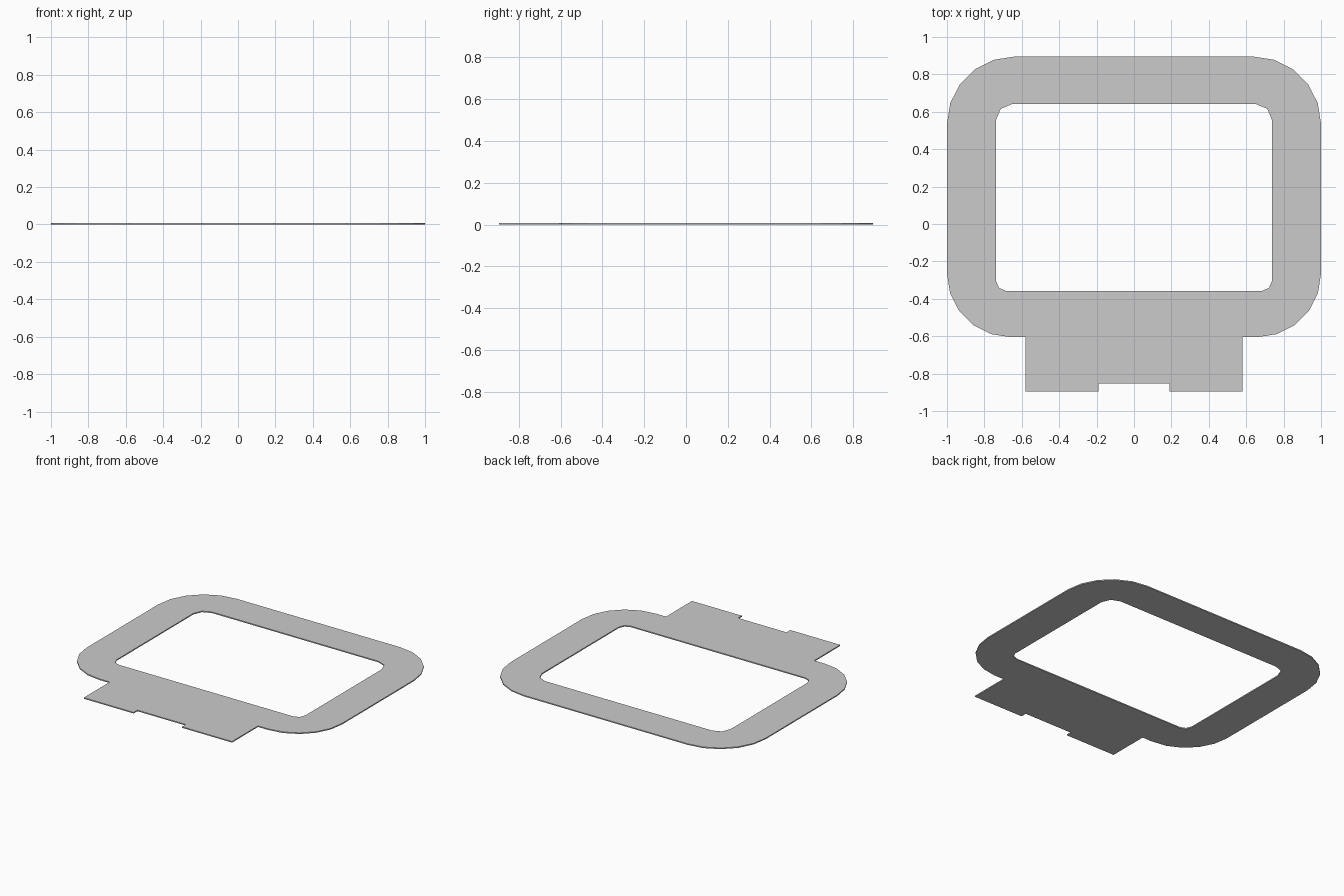
import bpy, bmesh
from math import sin, cos, pi

if "Cube" in bpy.data.objects:
    bpy.data.objects.remove(bpy.data.objects["Cube"])

THICK = 0.008


def arc(cx, cy, r, start, segs):
    """Quarter arc, counter-clockwise from the start angle."""
    return [(cx + r * cos(start + pi / 2 * i / segs),
             cy + r * sin(start + pi / 2 * i / segs)) for i in range(segs + 1)]


def mirrored(half):
    """Close a right-hand half outline (bottom to top) across x = 0."""
    return half + [(-x, y) for x, y in reversed(half)]


# Outer outline: notched tab, lower corner, upper corner
outer = mirrored([(0.19, -0.853), (0.19, -0.895), (0.58, -0.895), (0.58, -0.605)]
                 + arc(0.66, -0.265, 0.34, -pi / 2, 5)
                 + arc(0.64, 0.535, 0.36, 0, 5))

# Window opening with small rounded corners
inner = mirrored(arc(0.683, -0.303, 0.055, -pi / 2, 2)
                 + arc(0.652, 0.555, 0.086, 0, 2))

# Fill between the outlines and extrude to a thin plate
bm = bmesh.new()
for loop in (outer, inner):
    verts = [bm.verts.new((x, y, 0)) for x, y in loop]
    for a, b in zip(verts, verts[1:] + verts[:1]):
        bm.edges.new((a, b))
bmesh.ops.triangle_fill(bm, use_beauty=True, use_dissolve=False, edges=bm.edges[:])
ext = bmesh.ops.extrude_face_region(bm, geom=bm.faces[:], use_keep_orig=True)
top = [g for g in ext["geom"] if isinstance(g, bmesh.types.BMVert)]
bmesh.ops.translate(bm, vec=(0, 0, THICK), verts=top)
bmesh.ops.recalc_face_normals(bm, faces=bm.faces[:])

mesh = bpy.data.meshes.new("frame_plate")
bm.to_mesh(mesh)
bm.free()
plate = bpy.data.objects.new("frame_plate", mesh)
bpy.context.collection.objects.link(plate)
